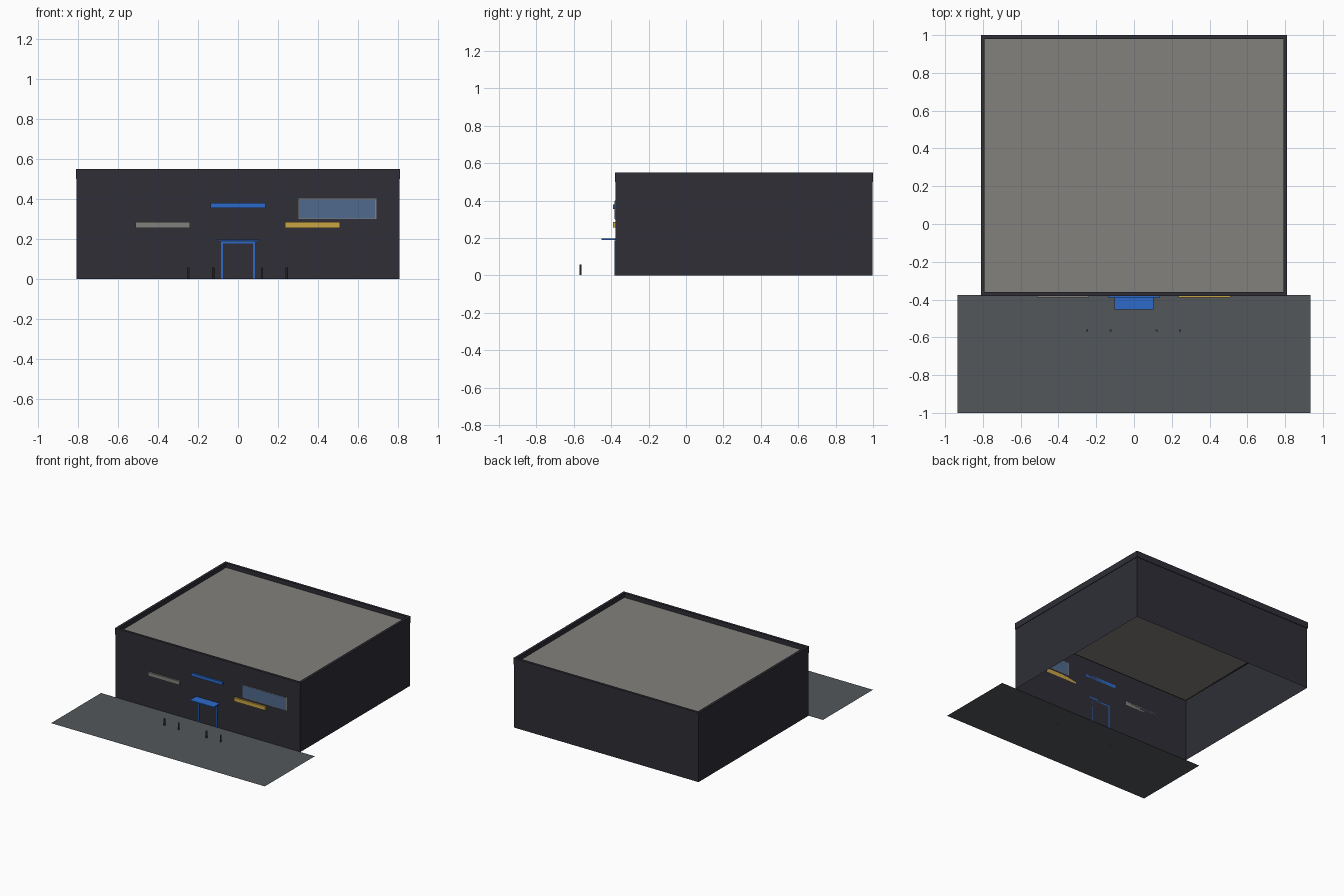
import bpy, bmesh

if "Cube" in bpy.data.objects:
    bpy.data.objects.remove(bpy.data.objects["Cube"])


def srgb(r, g, b):
    def lin(c):
        c /= 255
        return c / 12.92 if c <= 0.04045 else ((c + 0.055) / 1.055) ** 2.4
    return (lin(r), lin(g), lin(b), 1)


def material(name, *rgb):
    m = bpy.data.materials.new(name)
    m.diffuse_color = srgb(*rgb)
    m.use_nodes = True
    m.node_tree.nodes["Principled BSDF"].inputs["Base Color"].default_value = m.diffuse_color
    return m


CHARCOAL = material("charcoal cladding", 46, 46, 54)
ROOF_GREY = material("warm grey", 130, 129, 124)
PAVING = material("asphalt grey", 83, 87, 90)
BLUE = material("bright blue", 44, 106, 201)
YELLOW = material("mustard yellow", 202, 165, 68)
GLASS = material("blue glass", 80, 106, 141)
STEEL = material("dark steel", 66, 67, 70)


def finish(name, bm, mat):
    mesh = bpy.data.meshes.new(name)
    bm.to_mesh(mesh)
    bm.free()
    mesh.materials.append(mat)
    ob = bpy.data.objects.new(name, mesh)
    bpy.context.collection.objects.link(ob)
    return ob


def box(name, x0, x1, y0, y1, z0, z1, mat, drop_caps=False):
    bm = bmesh.new()
    bmesh.ops.create_cube(bm, size=1)
    for v in bm.verts:
        v.co = (x1 if v.co.x > 0 else x0,
                y1 if v.co.y > 0 else y0,
                z1 if v.co.z > 0 else z0)
    if drop_caps:
        bm.normal_update()
        caps = [f for f in bm.faces if abs(f.normal.z) > 0.5]
        bmesh.ops.delete(bm, geom=caps, context='FACES_ONLY')
    return finish(name, bm, mat)


def ring(name, outer, t, z0, z1, mat):
    """Rectangular ring of width t, closed on all sides."""
    x0, x1, y0, y1 = outer
    bm = bmesh.new()
    loops = []
    for inset, z in ((0, z0), (0, z1), (t, z1), (t, z0)):
        a, b, c, d = x0 + inset, x1 - inset, y0 + inset, y1 - inset
        loops.append([bm.verts.new(p) for p in ((a, c, z), (b, c, z), (b, d, z), (a, d, z))])
    for i in range(4):
        low, high = loops[i], loops[(i + 1) % 4]
        for j in range(4):
            k = (j + 1) % 4
            bm.faces.new((low[j], low[k], high[k], high[j]))
    return finish(name, bm, mat)


FRONT = -0.376  # front wall plane

# Building shell: thin walls open below, roof deck and parapet
box("walls", -0.807, 0.807, FRONT, 0.996, 0, 0.5, CHARCOAL, drop_caps=True)
box("roof_deck", -0.8, 0.8, FRONT + 0.006, 0.99, 0.5, 0.515, ROOF_GREY)
ring("parapet", (-0.811, 0.811, -0.38, 1.0), 0.02, 0.5, 0.55, CHARCOAL)

# Forecourt: one flat sheet
bm = bmesh.new()
bm.faces.new([bm.verts.new(p) for p in ((-0.935, -1, 0.002), (0.935, -1, 0.002),
                                        (0.935, FRONT, 0.002), (-0.935, FRONT, 0.002))])
finish("forecourt", bm, PAVING)

# Sign panels on the front wall
for name, x0, x1, z0, z1, mat in (
        ("centre_sign", -0.138, 0.138, 0.355, 0.379, BLUE),
        ("left_sign", -0.514, -0.239, 0.255, 0.285, ROOF_GREY),
        ("right_sign", 0.236, 0.511, 0.255, 0.285, YELLOW)):
    box(name, x0, x1, -0.39, FRONT, z0, z1, mat)

# Window with a thin frame
box("window_frame", 0.303, 0.692, FRONT - 0.003, FRONT, 0.299, 0.401, ROOF_GREY)
box("window_glass", 0.306, 0.686, FRONT - 0.005, FRONT, 0.302, 0.398, GLASS)

# Entrance: door frame and canopy
for side, x in (("left", -0.08), ("right", 0.08)):
    box(side + "_door_post", x - 0.005, x + 0.005, FRONT - 0.005, FRONT, 0, 0.186, BLUE)
box("door_lintel", -0.075, 0.075, FRONT - 0.005, FRONT, 0.178, 0.186, BLUE)
box("canopy", -0.104, 0.104, -0.452, FRONT, 0.189, 0.198, BLUE)

# Bollards
for i, x in enumerate((-0.248, -0.124, 0.12, 0.244)):
    bm = bmesh.new()
    bmesh.ops.create_cone(bm, cap_ends=True, segments=8, radius1=0.006, radius2=0.006, depth=0.056)
    bmesh.ops.translate(bm, verts=bm.verts, vec=(x, -0.564, 0.029))
    finish(f"bollard_{i + 1}", bm, STEEL)
